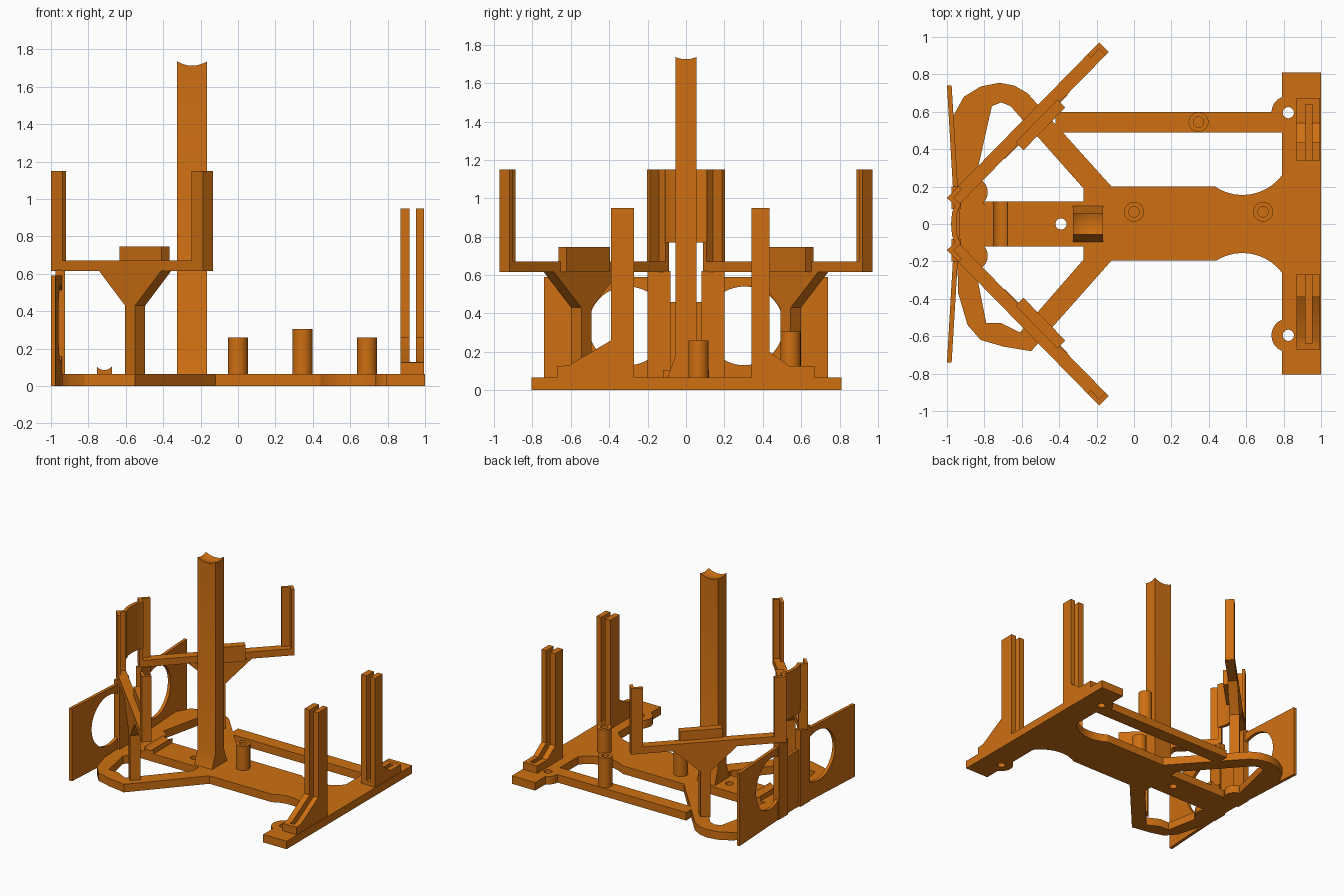
import bpy, bmesh, math
from mathutils import Vector

cube = bpy.data.objects.get("Cube")
if cube:
    bpy.data.objects.remove(cube, do_unlink=True)

orange = bpy.data.materials.new("orange_plastic")
orange.use_nodes = True
colour = (0.62, 0.16, 0.006, 1)
orange.diffuse_color = colour
orange.node_tree.nodes["Principled BSDF"].inputs["Base Color"].default_value = colour
parts = []


def plan(a, b, h):
    return (a, b, h)


def side(a, b, h):
    return (h, a, b)


def finish(name, bm):
    bmesh.ops.recalc_face_normals(bm, faces=bm.faces)
    mesh = bpy.data.meshes.new(name)
    bm.to_mesh(mesh)
    bm.free()
    mesh.materials.append(orange)
    obj = bpy.data.objects.new(name, mesh)
    bpy.context.collection.objects.link(obj)
    parts.append(obj)
    return obj


def prism(name, pts, lo, hi, place=plan):
    """Extrude a flat outline from lo to hi along the remaining axis."""
    bm = bmesh.new()
    face = bm.faces.new([bm.verts.new(place(a, b, lo)) for a, b in pts])
    shift = Vector(place(0, 0, hi)) - Vector(place(0, 0, lo))
    out = bmesh.ops.extrude_face_region(bm, geom=[face], use_keep_orig=True)
    verts = [v for v in out["geom"] if isinstance(v, bmesh.types.BMVert)]
    bmesh.ops.translate(bm, verts=verts, vec=shift)
    return finish(name, bm)


def rect(a0, a1, b0, b1):
    return [(a0, b0), (a1, b0), (a1, b1), (a0, b1)]


def arc(cx, cy, r, start=0, end=360, n=40):
    last = n if end - start == 360 else n - 1
    angles = [math.radians(start + (end - start) * i / last) for i in range(n)]
    return [(cx + r * math.cos(t), cy + r * math.sin(t)) for t in angles]


def combine(obj, tool, op="DIFFERENCE"):
    """Apply a boolean and discard the tool."""
    mod = obj.modifiers.new("shape", "BOOLEAN")
    mod.operation, mod.object, mod.solver = op, tool, "EXACT"
    graph = bpy.context.evaluated_depsgraph_get()
    mesh = bpy.data.meshes.new_from_object(obj.evaluated_get(graph))
    obj.modifiers.clear()
    obj.data = mesh
    parts.remove(tool)
    bpy.data.objects.remove(tool, do_unlink=True)


T = 0.065  # base thickness

# Base: central plate and end bar with two round bays
base = prism("base_plate", rect(-0.8, 0.2, -0.12, 0.12), 0, T)
pieces = [rect(-0.13, 0.9, -0.195, 0.2), rect(0.58, 0.9, -0.47, 0.47)]
for piece in pieces:
    combine(base, prism("piece", piece, 0, T), "UNION")
for s in (1, -1):
    combine(base, prism("bay", arc(0.58, s * 0.42, 0.265), -0.1, 0.2))

# Base: curved loops on both sides of the back end
loop_left = [(-0.12, 0.2), (-0.57, 0.7), (-0.64, 0.74), (-0.72, 0.755), (-0.82, 0.735),
             (-0.91, 0.68), (-0.965, 0.58), (-0.95, -0.02), (-0.79, -0.02), (-0.81, 0.22),
             (-0.85, 0.23), (-0.76, 0.63), (-0.71, 0.65), (-0.66, 0.63), (-0.27, 0.19),
             (-0.27, 0.1), (-0.12, 0.1)]
loop_right = [(-0.12, -0.195), (-0.55, -0.68), (-0.7, -0.655), (-0.82, -0.62),
              (-0.89, -0.54), (-0.94, -0.37), (-0.95, 0.02), (-0.79, 0.02),
              (-0.81, -0.24), (-0.84, -0.28), (-0.79, -0.53), (-0.71, -0.53),
              (-0.61, -0.58), (-0.27, -0.19), (-0.27, -0.1), (-0.12, -0.1)]
pieces = [loop_left, loop_right, rect(-0.42, 0.83, 0.49, 0.6), rect(0.79, 1, -0.805, 0.81)]
for s in (1, -1):
    pieces += [arc(-0.86, s * 0.17, 0.078), arc(0.825, s * 0.595, 0.09)]
for piece in pieces:
    combine(base, prism("piece", piece, 0, T), "UNION")
for x, y in [(-0.39, 0), (0.825, 0.595), (0.825, -0.595)]:
    combine(base, prism("hole", arc(x, y, 0.03, n=24), -0.1, 0.2))

# Hollow pegs
for i, (x, y, top) in enumerate([(0, 0.065, 0.26), (0.345, 0.545, 0.305), (0.69, 0.065, 0.26)]):
    peg = prism(f"peg_{i + 1}", arc(x, y, 0.053), T - 0.01, top)
    combine(peg, prism("bore", arc(x, y, 0.028), T, top + 0.1))

# Small cradle with a hollowed top
cradle = prism("cradle", rect(-0.755, -0.675, -0.12, 0.12), T - 0.01, 0.105)
combine(cradle, prism("groove", arc(-0.715, 0.135, 0.05), -0.2, 0.2,
                      lambda a, b, h: (a, h, b)))

# Tall column, flared at its foot, dished at its top
profile = [(0.1, T - 0.01), (0.055, 0.18), (0.055, 1.735)]
profile += [(-y, z) for y, z in reversed(profile)]
column = prism("column", profile, -0.325, -0.165, side)
bm = bmesh.new()
bmesh.ops.create_uvsphere(bm, u_segments=48, v_segments=32, radius=0.16)
bmesh.ops.translate(bm, verts=bm.verts, vec=(-0.245, 0, 1.863))
combine(column, finish("dish", bm))

# Slotted clamps on the end bar
clamps = {
    "clamp_left": [(0.34, T - 0.01), (0.67, T - 0.01), (0.67, 0.125), (0.54, 0.125),
                   (0.435, 0.2), (0.435, 0.95), (0.34, 0.95)],
    "clamp_right": [(-0.27, T - 0.01), (-0.67, T - 0.01), (-0.67, 0.125), (-0.61, 0.13),
                    (-0.39, 0.26), (-0.39, 0.95), (-0.27, 0.95)],
}
for name, profile in clamps.items():
    clamp = prism(name, profile, 0.87, 0.995, side)
    s = 1 if name == "clamp_left" else -1
    slot = [(s * 0.2, 0.1), (s * 0.64, 0.1), (s * 0.64, 1.1), (s * 0.2, 1.1)]
    combine(clamp, prism("slot", slot, 0.917, 0.953, side))

# Back panel: slightly bent, two round windows and a central notch
panel = prism("back_panel", [(-1, 0.74), (-0.975, 0.74), (-0.93, 0), (-0.975, -0.74),
                             (-1, -0.74), (-0.957, 0)], 0, 0.59)
for s in (1, -1):
    combine(panel, prism("window", arc(s * 0.303, 0.335, 0.205, n=64), -1.2, -0.8, side))
combine(panel, prism("notch", rect(-0.08, 0.08, 0.46, 0.8), -1.2, -0.8, side))

# Curved bridge joining the two inner posts
bridge = [(-0.925, 0.11), (-0.945, 0.06), (-0.95, 0), (-0.945, -0.06), (-0.925, -0.11),
          (-0.955, -0.11), (-0.973, -0.06), (-0.978, 0), (-0.973, 0.06), (-0.955, 0.11)]
prism("bridge", bridge, 0.77, 1.15)

# Two diagonal arms with end posts, support legs and gussets
for s, tag in ((1, "left"), (-1, "right")):
    def arm(u, v, z, s=s):
        return (-0.5675 + 0.7 * u - 0.714 * v, s * (0.53 + 0.714 * u + 0.7 * v), z)

    def upright(u, z, v):
        return arm(u, v, z)

    E, W = 0.582, 0.036
    prism(f"arm_{tag}", rect(-E, E, -W, W), 0.615, 0.67, arm)
    for end, e in (("inner", -1), ("outer", 1)):
        angle = [(e * E, -W), (e * E, W), (e * (E - 0.09), W), (e * (E - 0.09), W - 0.025),
                 (e * (E - 0.025), W - 0.025), (e * (E - 0.025), -W)]
        prism(f"{end}_post_{tag}", angle, 0.615, 1.15, arm)
    prism(f"ledge_{tag}", rect(-0.113, 0.207, -0.078, -0.018), 0.617, 0.745, arm)
    prism(f"leg_{tag}", rect(-0.015, 0.061, -0.04, 0.036), T - 0.01, 0.62, arm)
    gusset = [(-0.015, 0.43), (0.061, 0.43), (0.263, 0.618), (-0.217, 0.618)]
    prism(f"gusset_{tag}", gusset, -0.04, 0.036, upright)
    prism(f"inner_leg_{tag}", rect(-0.975, -0.925, *sorted((s * 0.08, s * 0.2))), 0, 0.62)

# Shading
bpy.ops.object.select_all(action="DESELECT")
for obj in parts:
    obj.select_set(True)
bpy.context.view_layer.objects.active = base
bpy.ops.object.shade_smooth_by_angle(angle=math.radians(30))
